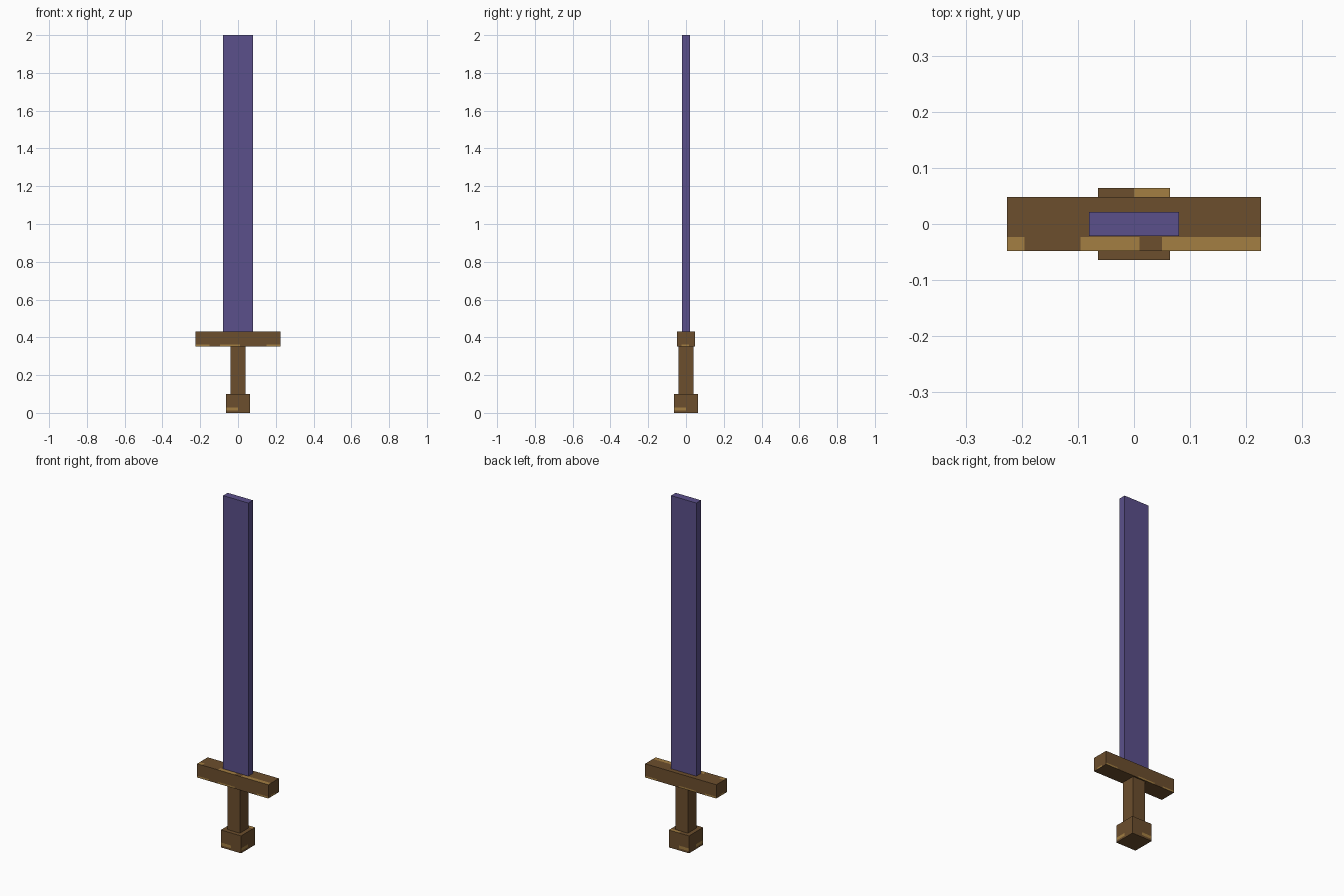
import bpy, bmesh
from mathutils import Vector

if "Cube" in bpy.data.objects:
    bpy.data.objects.remove(bpy.data.objects["Cube"])


def material(name, r, g, b):
    lin = [((c / 255 + 0.055) / 1.055) ** 2.4 for c in (r, g, b)]
    m = bpy.data.materials.new(name)
    m.diffuse_color = (*lin, 1)
    m.use_nodes = True
    m.node_tree.nodes["Principled BSDF"].inputs["Base Color"].default_value = m.diffuse_color
    return m


purple = material("blade purple", 91, 80, 139)
brown = material("dark brown", 108, 78, 45)
gold = material("worn gold", 163, 126, 66)


def box(name, hx, hy, z0, z1, mats, cuts=(), rule=None):
    """Box from half sizes and heights, cut on (axis, position) planes and coloured by rule."""
    bm = bmesh.new()
    bmesh.ops.create_cube(bm, size=2)
    for v in bm.verts:
        v.co = Vector((v.co.x * hx, v.co.y * hy, z1 if v.co.z > 0 else z0))
    for axis, pos in cuts:
        normal = Vector((0, 0, 0))
        normal[axis] = 1
        bmesh.ops.bisect_plane(bm, geom=bm.verts[:] + bm.edges[:] + bm.faces[:],
                               plane_co=normal * pos, plane_no=normal)
    bm.normal_update()
    if rule:
        for f in bm.faces:
            f.material_index = int(rule(f.calc_center_median(), f.normal))
    me = bpy.data.meshes.new(name)
    bm.to_mesh(me)
    bm.free()
    for m in mats:
        me.materials.append(m)
    ob = bpy.data.objects.new(name, me)
    bpy.context.collection.objects.link(ob)
    return ob


# Guard: gold strip on the front of the top, worn gold along the lower edge
def guard_rule(c, n):
    if n.z > 0.5:
        return c.y < -0.023 and not (-0.195 < c.x < -0.095 or 0.01 < c.x < 0.05)
    if abs(n.y) > 0.5:
        return c.z < 0.362 and (abs(c.x) > 0.15 or -0.095 < c.x < 0.01)
    if abs(n.x) > 0.5:
        return c.z < 0.362 and -0.023 < c.y < 0.015
    return False


# Pommel: gold patch low on each side and on the back of the top
def pommel_rule(c, n):
    if n.z > 0.5:
        return c.x > 0 and c.y > 0.045
    if abs(n.y) > 0.5:
        return 0.012 < c.z < 0.028 and c.x < 0
    if abs(n.x) > 0.5:
        return 0.012 < c.z < 0.028 and c.y < 0
    return False


box("blade", 0.08, 0.021, 0.43, 2.0, [purple])
box("guard", 0.226, 0.048, 0.352, 0.431, [brown, gold],
    [(0, x) for x in (-0.195, -0.15, -0.095, 0.01, 0.05, 0.15)]
    + [(1, -0.023), (1, 0.015), (2, 0.362)], guard_rule)
box("grip", 0.04, 0.04, 0.1, 0.352, [brown])
box("pommel", 0.064, 0.064, 0.0, 0.1, [brown, gold],
    [(0, 0), (1, 0), (1, 0.045), (2, 0.012), (2, 0.028)], pommel_rule)
